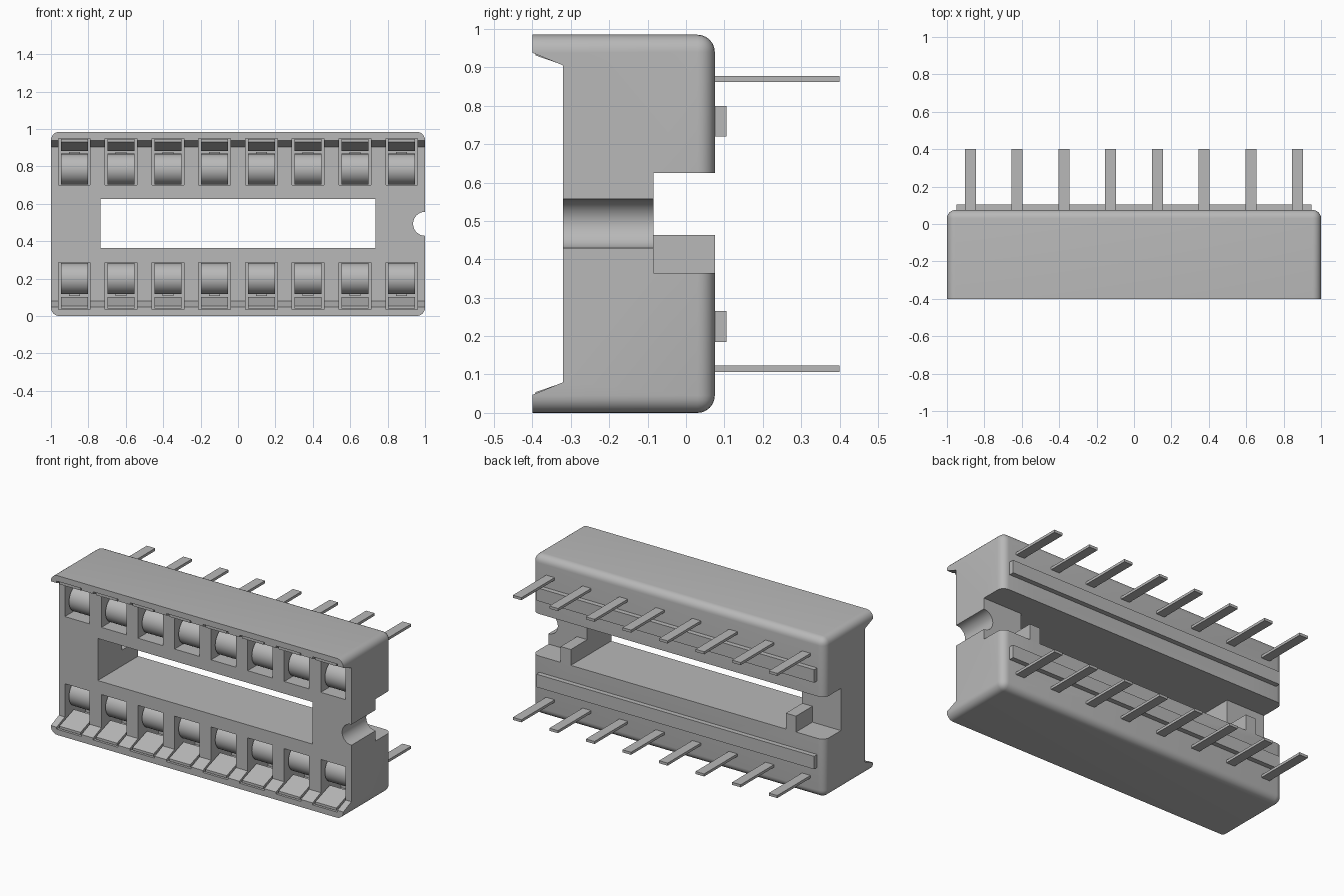
import bpy, bmesh, math
from mathutils import Matrix, Vector

if "Cube" in bpy.data.objects:
    bpy.data.objects.remove(bpy.data.objects["Cube"])

HEIGHT = 0.985
COLUMNS = [-0.875 + 0.25 * i for i in range(8)]

grey = bpy.data.materials.new("light_grey")
grey.use_nodes = True
grey.diffuse_color = (0.48, 0.48, 0.48, 1)
grey.node_tree.nodes["Principled BSDF"].inputs["Base Color"].default_value = (0.48, 0.48, 0.48, 1)


def add_box(bm, x, y, z):
    """Box from (min, max) pairs."""
    size = [b - a for a, b in (x, y, z)]
    mid = [(a + b) / 2 for a, b in (x, y, z)]
    bmesh.ops.create_cube(bm, size=1, matrix=Matrix.Translation(mid) @ Matrix.Diagonal((*size, 1)))


def add_cylinder(bm, centre, radius, length, axis, sides=32):
    turn = Vector((0, 0, 1)).rotation_difference(Vector(axis)).to_matrix().to_4x4()
    bmesh.ops.create_cone(bm, cap_ends=True, segments=sides, radius1=radius, radius2=radius,
                          depth=length, matrix=Matrix.Translation(centre) @ turn)


def add_profile(bm, points, x0, x1):
    """Extrude a (y, z) outline along x."""
    face = bm.faces.new([bm.verts.new((x0, y, z)) for y, z in points])
    out = bmesh.ops.extrude_face_region(bm, geom=[face])
    moved = [g for g in out["geom"] if isinstance(g, bmesh.types.BMVert)]
    bmesh.ops.translate(bm, verts=moved, vec=(x1 - x0, 0, 0))


def finish(name, bm, smooth=False):
    bmesh.ops.recalc_face_normals(bm, faces=bm.faces[:])
    mesh = bpy.data.meshes.new(name)
    bm.to_mesh(mesh)
    bm.free()
    mesh.materials.append(grey)
    ob = bpy.data.objects.new(name, mesh)
    bpy.context.collection.objects.link(ob)
    if smooth:
        shade(ob)
    return ob


def activate(ob):
    bpy.ops.object.select_all(action='DESELECT')
    ob.select_set(True)
    bpy.context.view_layer.objects.active = ob


def shade(ob):
    activate(ob)
    bpy.ops.object.shade_smooth_by_angle(angle=math.radians(30))


def cut(ob, bm):
    cutter = finish("cutter", bm)
    cutter.hide_render = True
    mod = ob.modifiers.new("cut", 'BOOLEAN')
    mod.operation, mod.solver, mod.object = 'DIFFERENCE', 'EXACT', cutter
    activate(ob)
    bpy.ops.object.modifier_apply(modifier=mod.name)
    bpy.data.objects.remove(cutter)


def span(lo, hi, upper):
    """Height range, mirrored for the lower row."""
    return (lo, hi) if upper else (HEIGHT - hi, HEIGHT - lo)


# Body: channel outline with front lips, back and long corners rounded
bm = bmesh.new()
half = [(-0.32, 0.905), (-0.4, 0.938), (-0.4, HEIGHT), (0.075, HEIGHT)]
add_profile(bm, half + [(y, HEIGHT - z) for y, z in reversed(half)], -1, 1)
rounded = []
for e in bm.edges:
    a, b = (v.co for v in e.verts)
    at_back = a.y > 0.07 and b.y > 0.07
    long_corner = abs(a.y - b.y) > 0.4
    if at_back or long_corner:
        rounded.append(e)
bmesh.ops.bevel(bm, geom=rounded, offset=0.045, segments=6, profile=0.5, affect='EDGES')
body = finish("socket_body", bm)

# Central opening, end notch and contact windows
bm = bmesh.new()
add_box(bm, (-0.735, 0.735), (-0.6, 0.3), (0.365, 0.625))
add_cylinder(bm, (1, -0.3, 0.493), 0.064, 0.5, (0, 1, 0))
for x in COLUMNS:
    for upper in (True, False):
        add_box(bm, (x - 0.085, x + 0.085), (-0.5, -0.12), span(0.70, 0.95, upper))
cut(body, bm)

# Slot along the back
bm = bmesh.new()
add_box(bm, (-1.2, 1.2), (-0.085, 0.3), (0.365, 0.625))
cut(body, bm)
shade(body)

# Small blocks at the ends of the slot
for name, side in (("left", 1), ("right", -1)):
    bm = bmesh.new()
    xs = sorted((0.735 * side, 0.805 * side))
    add_box(bm, xs, (-0.09, 0.075), (0.36, 0.463))
    finish(name + "_slot_block", bm)

for row, upper in (("upper", True), ("lower", False)):
    # Standoff rail on the back
    bm = bmesh.new()
    add_box(bm, (-0.95, 0.95), (0.06, 0.105), span(0.72, 0.80, upper))
    finish(row + "_rail", bm)

    # Pins, rounded contacts and sloping lead-in plates
    pins, contacts, plates = bmesh.new(), bmesh.new(), bmesh.new()
    plate = [(-0.392, 0.931), (-0.392, 0.946), (-0.25, 0.902), (-0.25, 0.882)]
    if not upper:
        plate = [(y, HEIGHT - z) for y, z in plate]
    roll_z = sum(span(0.70, 0.87, upper)) / 2
    for x in COLUMNS:
        add_box(pins, (x - 0.029, x + 0.029), (-0.13, 0.4), span(0.862, 0.878, upper))
        add_cylinder(contacts, (x, -0.215, roll_z), 0.083, 0.145, (1, 0, 0))
        add_box(contacts, (x - 0.0725, x + 0.0725), (-0.215, -0.11), span(0.705, 0.865, upper))
        add_profile(plates, plate, x - 0.0725, x + 0.0725)
    finish(row + "_pins", pins)
    finish(row + "_contacts", contacts, smooth=True)
    finish(row + "_lead_in_plates", plates)
